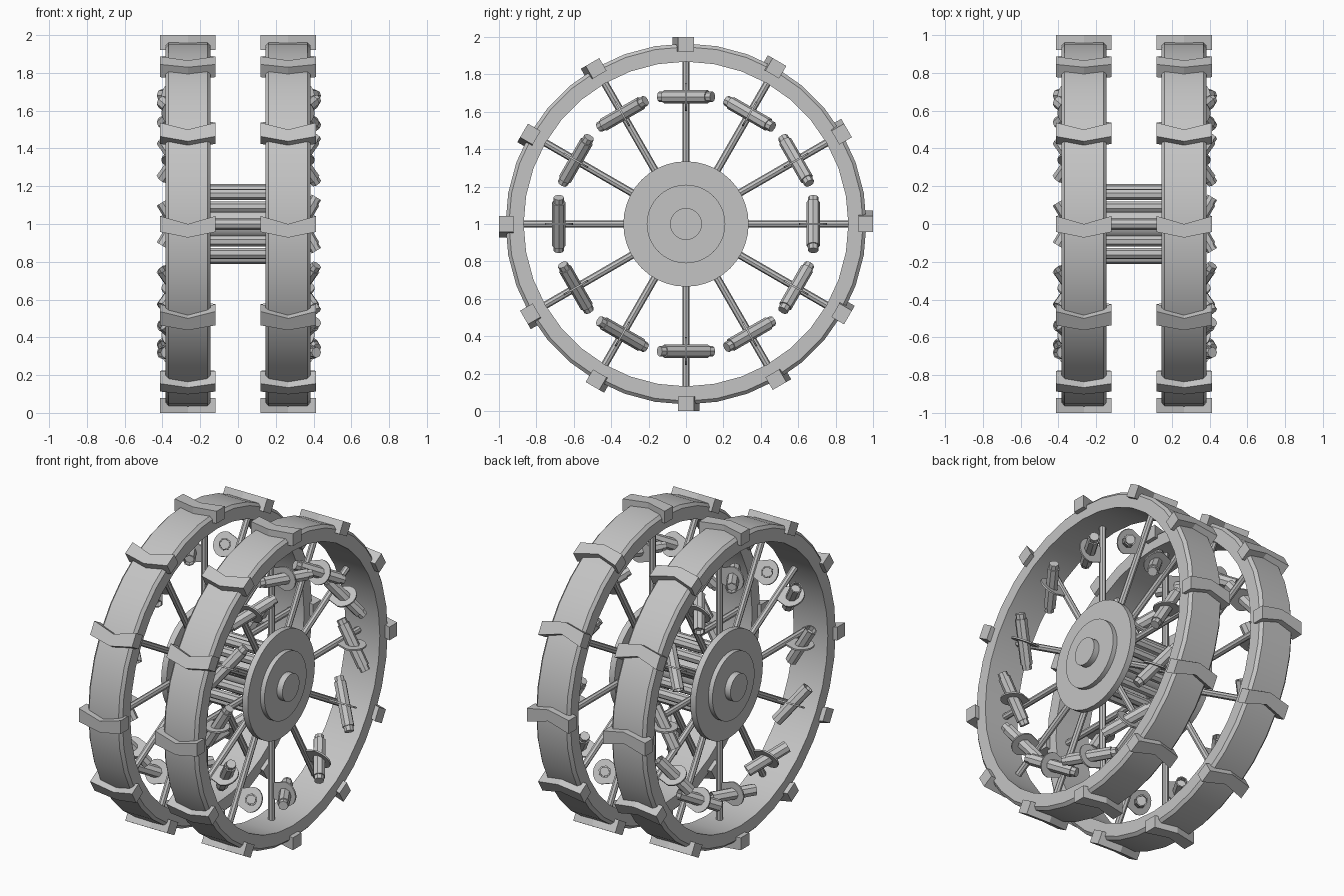
import bpy, bmesh, math
from mathutils import Matrix, Vector

cube = bpy.data.objects.get("Cube")
if cube:
    bpy.data.objects.remove(cube, do_unlink=True)

grey = bpy.data.materials.new("plain grey")
grey.use_nodes = True
colour = (0.55, 0.55, 0.55, 1)
grey.diffuse_color = colour
grey.node_tree.nodes["Principled BSDF"].inputs["Base Color"].default_value = colour

COUNT = 12
CENTRE = Vector((0, 0, 1))


def finish(name, bm, smooth=False):
    bmesh.ops.recalc_face_normals(bm, faces=bm.faces)
    mesh = bpy.data.meshes.new(name)
    bm.to_mesh(mesh)
    bm.free()
    mesh.materials.append(grey)
    obj = bpy.data.objects.new(name, mesh)
    bpy.context.collection.objects.link(obj)
    if smooth:
        bpy.ops.object.select_all(action='DESELECT')
        obj.select_set(True)
        bpy.context.view_layer.objects.active = obj
        bpy.ops.object.shade_smooth_by_angle(angle=math.radians(30))
    return obj


def frame(side, i):
    """Local axes: x outward from the middle, y along the rim, z along the spoke."""
    a = 2 * math.pi * i / COUNT
    out = Vector((side, 0, 0))
    along = Vector((0, -math.sin(a), math.cos(a)))
    radial = Vector((0, math.cos(a), math.sin(a)))
    m = Matrix((out, along, radial)).transposed().to_4x4()
    return Matrix.Translation(CENTRE) @ m


def rod(bm, start, end, radius, sides, matrix=Matrix()):
    start, end = Vector(start), Vector(end)
    d = end - start
    m = Matrix.Translation((start + end) / 2) @ d.to_track_quat('Z', 'Y').to_matrix().to_4x4()
    bmesh.ops.create_cone(bm, cap_ends=True, segments=sides, radius1=radius,
                          radius2=radius, depth=d.length, matrix=matrix @ m)


def prism(bm, outline, offset, matrix):
    """Extrude a closed outline of points by an offset."""
    verts = [bm.verts.new(p) for p in outline]
    face = bm.faces.new(verts)
    ext = bmesh.ops.extrude_face_region(bm, geom=[face])
    moved = [v for v in ext["geom"] if isinstance(v, bmesh.types.BMVert)]
    bmesh.ops.translate(bm, verts=moved, vec=offset)
    bmesh.ops.transform(bm, matrix=matrix, verts=verts + moved)


def build_rim(name, side):
    bm = bmesh.new()
    profile = [(.145, .868), (.145, .947), (.162, .965), (.367, .965), (.384, .947), (.384, .868)]
    verts = [bm.verts.new((side * x, 0, 1 + r)) for x, r in profile]
    edges = [bm.edges.new((verts[i - 1], verts[i])) for i in range(len(verts))]
    bmesh.ops.spin(bm, geom=verts + edges, cent=CENTRE, axis=(1, 0, 0),
                   angle=2 * math.pi, steps=36, use_merge=True)
    bmesh.ops.remove_doubles(bm, verts=bm.verts, dist=.0005)
    finish(name + "_rim", bm, True)


def build_cleats(name, side):
    bm = bmesh.new()
    chevron = [(.12, -.042), (.265, 0), (.413, -.042), (.413, .042), (.265, .072), (.12, .042)]
    for i in range(COUNT):
        prism(bm, [(x, t, .922) for x, t in chevron], (0, 0, .078), frame(side, i))
    finish(name + "_cleats", bm)


def build_spokes(name, side):
    bm = bmesh.new()
    for i in range(COUNT):
        rod(bm, (.235, 0, .05), (.235, 0, .88), .02, 8, frame(side, i))
    finish(name + "_spokes", bm)


def build_rockets(name, side):
    tubes, plates = bmesh.new(), bmesh.new()
    middle = Vector((.33, 0, .68))
    tilt = math.radians(31)
    half = Vector((math.sin(tilt), -math.cos(tilt), 0)) * .135
    # Bracket outline: round around the tube, straight back to the spoke
    arc = [math.radians(-90 + 15 * k) for k in range(13)]
    outline = [(.33 + .075 * math.cos(a), -.005, .68 + .075 * math.sin(a)) for a in arc]
    outline += [(.225, -.005, .72), (.225, -.005, .64)]
    for i in range(COUNT):
        m = frame(side, i)
        rod(tubes, middle - half, middle + half, .036, 8, m)
        prism(plates, outline, (0, .01, 0), m)
    # Shallow hollow in both ends of each tube
    caps = [f for f in tubes.faces if len(f.verts) > 4]
    bmesh.ops.inset_individual(tubes, faces=caps, thickness=.007)
    bmesh.ops.inset_individual(tubes, faces=caps, thickness=.0005, depth=-.03)
    finish(name + "_rockets", tubes)
    finish(name + "_rocket_brackets", plates)


def build_hub(name, side):
    for part, x0, x1, radius in (("disc", .265, .303, .335),
                                 ("step", .30, .332, .21),
                                 ("cap", .33, .37, .085)):
        bm = bmesh.new()
        rod(bm, (side * x0, 0, 1), (side * x1, 0, 1), radius, 40)
        finish(name + "_hub_" + part, bm, True)


for name, side in (("left", 1), ("right", -1)):
    build_rim(name, side)
    build_cleats(name, side)
    build_spokes(name, side)
    build_rockets(name, side)
    build_hub(name, side)

# Axle core and the cage of rods joining the two wheels
bm = bmesh.new()
rod(bm, (-.28, 0, 1), (.28, 0, 1), .085, 24)
finish("axle", bm, True)

bm = bmesh.new()
for i in range(COUNT):
    rod(bm, (-.28, 0, .18), (.28, 0, .18), .031, 8, frame(1, i))
finish("axle_cage_rods", bm)
